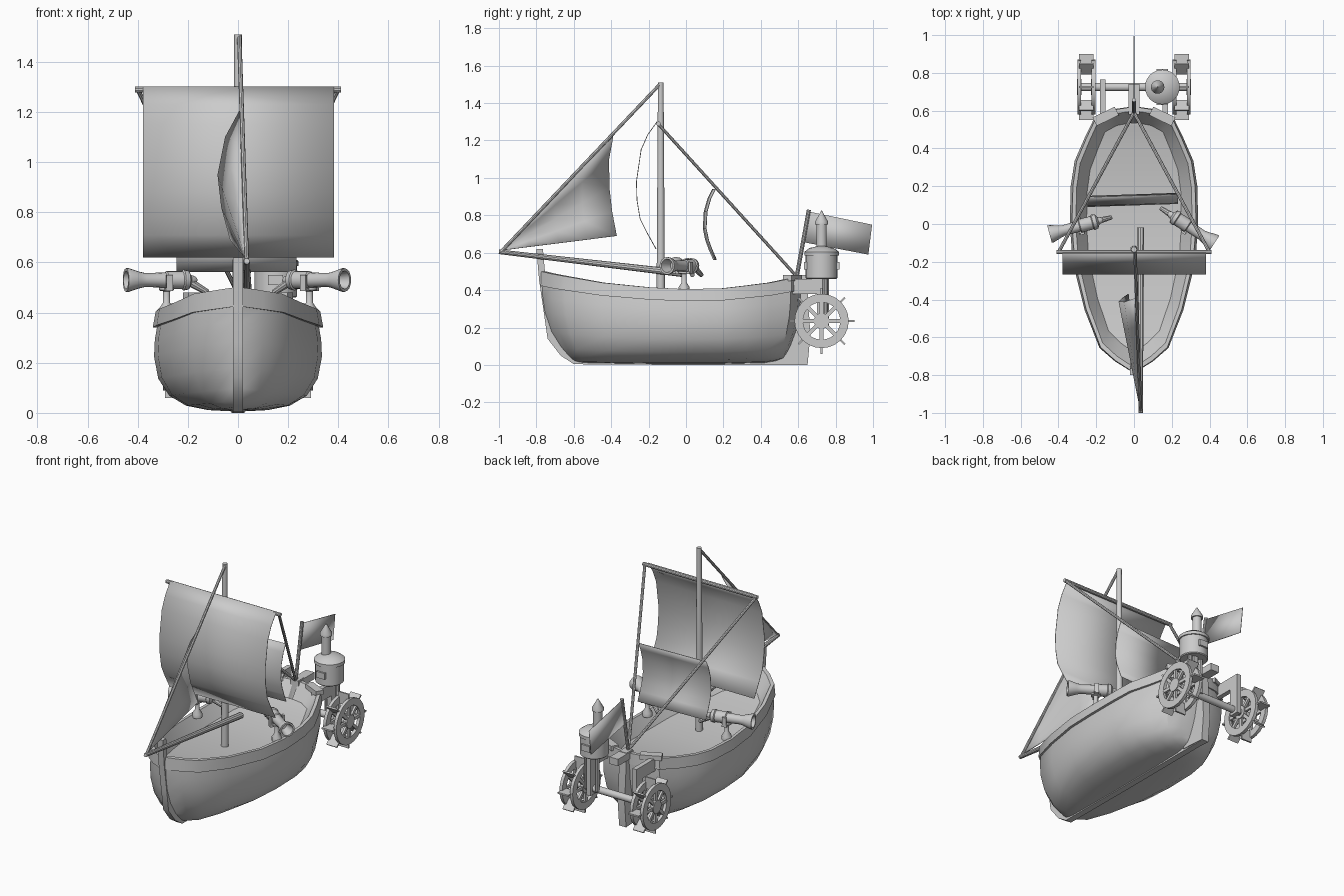
import bpy, bmesh, math
from mathutils import Vector, Matrix

if "Cube" in bpy.data.objects:
    bpy.data.objects.remove(bpy.data.objects["Cube"])


def finish(name, bm, angle=35):
    bmesh.ops.recalc_face_normals(bm, faces=bm.faces)
    me = bpy.data.meshes.new(name)
    bm.to_mesh(me)
    bm.free()
    ob = bpy.data.objects.new(name, me)
    bpy.context.collection.objects.link(ob)
    bpy.ops.object.select_all(action='DESELECT')
    ob.select_set(True)
    bpy.context.view_layer.objects.active = ob
    bpy.ops.object.shade_smooth_by_angle(angle=math.radians(angle))
    return ob


def add_rod(bm, a, b, r1, r2=None, seg=10):
    a, b = Vector(a), Vector(b)
    d = b - a
    m = Matrix.Translation((a + b) / 2) @ d.to_track_quat('Z', 'Y').to_matrix().to_4x4()
    bmesh.ops.create_cone(bm, cap_ends=True, segments=seg, radius1=r1,
                          radius2=r1 if r2 is None else r2, depth=d.length, matrix=m)


def add_box(bm, c, s, rot=Matrix()):
    bmesh.ops.create_cube(bm, size=1, matrix=Matrix.Translation(c) @ rot @ Matrix.Diagonal((*s, 1)))


def add_lathe(bm, prof, m=Matrix(), seg=20):
    rings = [[bm.verts.new(m @ Vector((r * math.cos(t), r * math.sin(t), h)))
              for t in (2 * math.pi * i / seg for i in range(seg))] for r, h in prof]
    skin(bm, rings, True)
    bm.faces.new(rings[0])
    bm.faces.new(rings[-1])


def skin(bm, rows, closed=False):
    for p, q in zip(rows, rows[1:]):
        n = len(p)
        for i in range(n if closed else n - 1):
            j = (i + 1) % n
            bm.faces.new((p[i], p[j], q[j], q[i]))


def rod(name, *args, **kw):
    bm = bmesh.new()
    add_rod(bm, *args, **kw)
    return finish(name, bm)


def plate(name, yz, x, t):
    bm = bmesh.new()
    f = bm.faces.new([bm.verts.new((x - t / 2, y, z)) for y, z in yz])
    g = bmesh.ops.extrude_face_region(bm, geom=[f])['geom']
    bmesh.ops.translate(bm, vec=(t, 0, 0), verts=[v for v in g if isinstance(v, bmesh.types.BMVert)])
    return finish(name, bm)


def sheet(name, rows):
    bm = bmesh.new()
    skin(bm, [[bm.verts.new(p) for p in r] for r in rows])
    bmesh.ops.remove_doubles(bm, verts=bm.verts, dist=1e-5)
    ob = finish(name, bm, 50)
    s = ob.modifiers.new("thickness", 'SOLIDIFY')
    s.thickness, s.offset = 0.004, 0
    return ob


# hull: stations (y at rail, y at keel, half width, keel z, rail z)
stations = [(-.77, -.60, .02, .02, .50), (-.72, -.58, .10, .015, .488), (-.65, -.54, .18, .01, .475),
            (-.45, -.40, .258, .008, .44), (-.2, -.2, .32, .005, .415), (0, 0, .335, .005, .405),
            (.2, .2, .33, .005, .41), (.33, .32, .31, .008, .425), (.45, .42, .258, .01, .44),
            (.56, .48, .205, .02, .462), (.60, .51, .12, .03, .47), (.615, .52, .02, .03, .47)]
# section: (width fraction, height fraction, y scale), outside, wale, rail, inside wall
section = [(.35, .015, 1), (.62, .06, 1), (.82, .16, 1), (.95, .33, 1), (1, .55, 1), (.99, .72, 1),
           (.965, .84, 1), (1.015, .84, 1.01), (.98, 1, 1.005), (.92, 1, .97), (.75, .79, .87)]
bm = bmesh.new()
rings = []
for yt, yb, w, zk, zt in stations:
    half = []
    for wf, zf, ys in section:
        y = yb + (yt - yb) * (1 - (1 - zf) ** 3)
        if ys < 1:
            y = yt
        half.append((w * wf, y * ys, zk + (zt - zk) * zf))
    pts = [(0, yb, zk)] + half + [(-x, y, z) for x, y, z in reversed(half)]
    rings.append([bm.verts.new(p) for p in pts])
skin(bm, rings, True)
bm.faces.new(rings[0])
bm.faces.new(rings[-1])
finish("hull", bm, 32)

# stem, keel, rudder
plate("stem_post", [(-.80, .62), (-.785, .45), (-.76, .28), (-.74, .14), (-.67, .05), (-.6, .004),
                    (-.5, .02), (-.62, .07), (-.68, .16), (-.72, .3), (-.75, .45), (-.765, .62)], 0, .04)
plate("keel", [(-.6, .004), (-.05, 0), (.65, 0), (.65, .03), (-.6, .03)], 0, .04)
plate("rudder", [(.48, .01), (.65, 0), (.665, .16), (.645, .48), (.58, .48), (.57, .2)], 0, .05)
bm = bmesh.new()
add_box(bm, (0, .66, .455), (.06, .16, .045))
finish("rudder_head", bm)

# stern rail blocks and wheel brackets
for s in (-1, 1):
    bm = bmesh.new()
    add_box(bm, (s * .15, .57, .465), (.13, .05, .03), Matrix.Rotation(-s * .45, 4, 'Z'))
    finish("stern_rail_block", bm)
    plate("wheel_bracket", [(.54, .46), (.765, .46), (.765, .2), (.70, .2), (.70, .38), (.54, .38)], s * .165, .03)

# paddle wheels on a shared axle
Y, Z = .725, .235
rod("wheel_axle", (-.3, Y, Z), (.3, Y, Z), .022, seg=14)
for s in (-1, 1):
    bm = bmesh.new()
    for x in (.215, .29):
        m = Matrix.Translation((s * x, Y, Z)) @ Matrix.Rotation(math.pi / 2, 4, 'Y')
        n = 24
        loops = [[bm.verts.new(m @ Vector((r * math.cos(2 * math.pi * i / n), r * math.sin(2 * math.pi * i / n), h)))
                  for i in range(n)] for r, h in ((.145, -.01), (.145, .01), (.1, .01), (.1, -.01))]
        skin(bm, loops + [loops[0]], True)
        add_rod(bm, (s * (x - .012), Y, Z), (s * (x + .012), Y, Z), .042, seg=16)
        for i in range(8):
            rot = Matrix.Rotation(i * math.pi / 4, 4, 'X')
            add_box(bm, Vector((s * x, Y, Z)) + rot @ Vector((0, 0, .07)), (.014, .02, .08), rot)
    for i in range(8):
        rot = Matrix.Rotation(i * math.pi / 4, 4, 'X')
        add_box(bm, Vector((s * .253, Y, Z)) + rot @ Vector((0, 0, .138)), (.075, .01, .075), rot)
    finish("paddle_wheel", bm)

# boiler with chimney, door and support posts
bm = bmesh.new()
add_lathe(bm, [(.08, .46), (.085, .465), (.085, .585), (.092, .585), (.092, .605), (.065, .625), (.02, .635)],
          Matrix.Translation((.15, Y, 0)), 24)
finish("boiler", bm)
bm = bmesh.new()
add_lathe(bm, [(.028, .61), (.028, .75), (.036, .75), (.036, .765), (.002, .825)], Matrix.Translation((.125, Y, 0)), 14)
finish("chimney", bm)
bm = bmesh.new()
add_box(bm, (.15, Y - .08, .53), (.06, .03, .04))
add_box(bm, (.15, Y + .08, .53), (.06, .03, .04))
finish("boiler_doors", bm)
for x in (.115, .195):
    rod("boiler_post", (x, Y + .02, Z), (x, Y + .02, .47), .014)

# mast, yard, boom, stays
rod("mast", (0, -.135, .3), (0, -.135, 1.51), .023, .015, seg=12)
rod("yard", (-.41, -.148, 1.29), (.41, -.148, 1.29), .012)
rod("boom", (.035, -1, .605), (.035, -.02, .49), .012, .02)
rod("fore_stay", (.035, -.99, .605), (.005, -.14, 1.5), .009, seg=8)
for s in (-1, 1):
    rod("back_stay", (s * .4, -.15, 1.29), (0, .59, .475), .009, seg=8)

# square sails
main = [(-.155, 1.30), (-.205, 1.23), (-.24, 1.15), (-.265, .98), (-.262, .88), (-.245, .78), (-.21, .71), (-.16, .62)]
sheet("main_sail", [[(-.378, y, z), (.382, y, z)] for y, z in main])
aft = [(.15, .94), (.125, .89), (.105, .82), (.10, .73), (.112, .67), (.13, .62), (.155, .562)]
sheet("aft_sail", [[(-.245, y - .008, z), (.233, y + .008, z)] for y, z in aft])

# jib: straight edges fanning from the boom tip to a bellied trailing edge
tack = Vector((.035, -.99, .612))
leech = [(.015, -.39, 1.22), (-.05, -.412, 1.1), (-.08, -.41, .95), (-.065, -.395, .82), (-.03, -.37, .69)]
sheet("jib_sail", [[tack.lerp(Vector(p), t) for p in leech] for t in (.01, .25, .5, .75, 1)])

# flag
rod("flag_pole", (0, .59, .46), (0, .657, .83), .011)
sheet("flag", [[(0, .655, .82), (0, .995, .75)], [(0, .635, .655), (0, .975, .59)]])

# swivel guns: local +X points to the muzzle
for side, px, ang in (("left", -.285, math.atan2(-.085, -.31)), ("right", .285, math.atan2(-.19, .29))):
    base = Matrix.Translation((px, -.01, .53)) @ Matrix.Rotation(ang, 4, 'Z')
    bm = bmesh.new()
    add_lathe(bm, [(.008, -.125), (.016, -.115), (.02, -.1), (.038, -.09), (.042, -.07), (.036, -.065), (.036, .0),
                   (.03, .005), (.028, .09), (.034, .115), (.047, .155), (.047, .168), (.036, .168), (.022, .1)],
              base @ Matrix.Rotation(math.pi / 2, 4, 'Y'), 16)
    add_rod(bm, base @ Vector((-.09, 0, -.005)), base @ Vector((-.17, 0, -.05)), .018, .012)
    finish(side + "_gun_barrel", bm)
    bm = bmesh.new()
    add_lathe(bm, [(.03, .39), (.03, .415), (.014, .44), (.014, .485), (.03, .49), (.03, .5)],
              Matrix.Translation((px, -.01, 0)), 12)
    rot = Matrix.Rotation(ang, 4, 'Z')
    for s in (-1, 1):
        add_box(bm, base @ Vector((0, s * .042, -.01)), (.025, .012, .06), rot)
    add_box(bm, base @ Vector((0, 0, -.037)), (.03, .09, .012), rot)
    finish(side + "_gun_swivel", bm)
